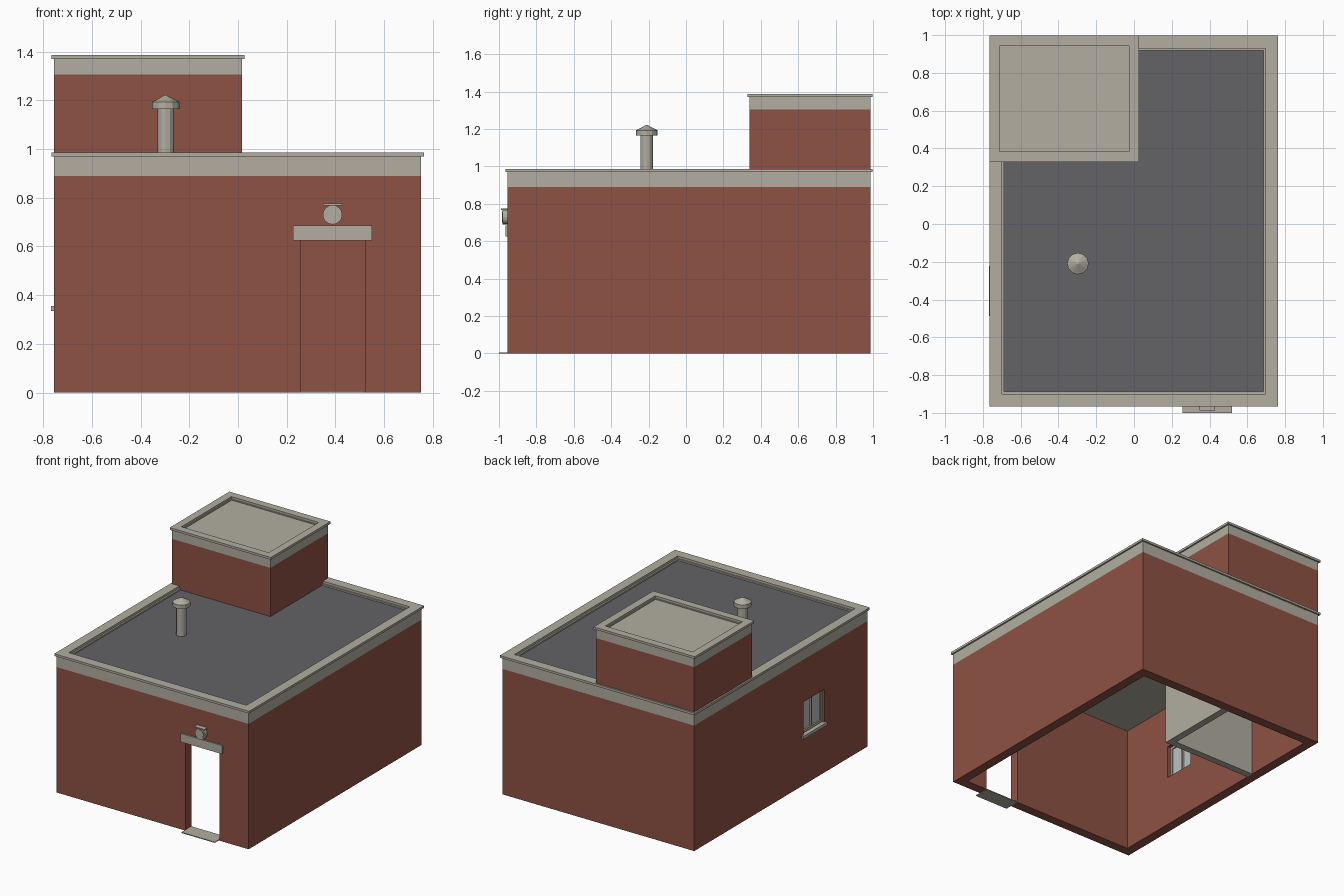
import bpy, bmesh, math
from mathutils import Matrix

if "Cube" in bpy.data.objects:
    bpy.data.objects.remove(bpy.data.objects["Cube"])


def material(name, srgb):
    m = bpy.data.materials.new(name)
    m.diffuse_color = [((c / 255 + 0.055) / 1.055) ** 2.4 for c in srgb] + [1]
    m.use_nodes = True
    m.node_tree.nodes["Principled BSDF"].inputs["Base Color"].default_value = m.diffuse_color
    return m


BRICK = material("brick red", (142, 82, 68))
STONE = material("pale stone", (178, 174, 161))
FELT = material("dark roof felt", (99, 99, 102))
GLASS = material("pale glass", (190, 192, 188))


def make(name, bm, *mats):
    bmesh.ops.recalc_face_normals(bm, faces=bm.faces)
    me = bpy.data.meshes.new(name)
    bm.to_mesh(me)
    bm.free()
    for m in mats:
        me.materials.append(m)
    ob = bpy.data.objects.new(name, me)
    bpy.context.collection.objects.link(ob)
    return ob


def box(name, x, y, z, *mats):
    bm = bmesh.new()
    bmesh.ops.create_cube(bm, size=1)
    for v in bm.verts:
        v.co = [r[0] if c < 0 else r[1] for r, c in zip((x, y, z), v.co)]
    return make(name, bm, *mats)


def ring(name, x, y, z, wall, mat):
    """Rectangular frame with the given wall thickness."""
    bm = bmesh.new()
    loops = []
    for t, h in ((0, z[0]), (0, z[1]), (wall, z[1]), (wall, z[0])):
        loops.append([bm.verts.new((a, b, h)) for a, b in (
            (x[0] + t, y[0] + t), (x[1] - t, y[0] + t),
            (x[1] - t, y[1] - t), (x[0] + t, y[1] - t))])
    for i in range(4):
        a, b = loops[i], loops[(i + 1) % 4]
        for j in range(4):
            k = (j + 1) % 4
            bm.faces.new((a[j], a[k], b[k], b[j]))
    return make(name, bm, mat)


def cut(target, cutter):
    mod = target.modifiers.new("opening", "BOOLEAN")
    mod.operation, mod.solver, mod.object = "DIFFERENCE", "EXACT", cutter
    bpy.context.view_layer.objects.active = target
    bpy.ops.object.modifier_apply(modifier=mod.name)
    bpy.data.objects.remove(cutter)


def lathe(name, profile, sides, matrix, mat):
    """Turned solid from (radius, height) points, closed at both ends."""
    bm = bmesh.new()
    rows = [[bm.verts.new((r * math.cos(2 * math.pi * i / sides),
                           r * math.sin(2 * math.pi * i / sides), h))
             for i in range(sides)] for r, h in profile]
    for a, b in zip(rows, rows[1:]):
        for i in range(sides):
            k = (i + 1) % sides
            bm.faces.new((a[i], a[k], b[k], b[i]))
    bm.faces.new(rows[0])
    bm.faces.new(rows[-1])
    bm.transform(matrix)
    return make(name, bm, mat)


X, Y, T = (-0.755, 0.752), (-0.955, 0.986), 0.067
TX, TY = (-0.755, 0.016), (0.34, 0.986)
DOOR, WIN_Y, WIN_Z = (0.256, 0.522), (-0.475, -0.24), (0.355, 0.59)


def grow(r, d=0.011):
    return (r[0] - d, r[1] + d)


# Brick walls, open below, with a doorway and a window opening
walls = ring("walls", X, Y, (0, 0.89), T, BRICK)
cut(walls, box("door_cutter", DOOR, (-1.1, -0.8), (-0.1, 0.625)))
cut(walls, box("window_cutter", (-0.9, -0.6), WIN_Y, WIN_Z))

# Main parapet, coping and roof slab
ring("parapet", X, Y, (0.89, 0.97), T, STONE)
ring("coping", grow(X), grow(Y), (0.97, 0.986), T, STONE)
roof = box("roof", grow(X, -0.06), grow(Y, -0.06), (0.89, 0.96), STONE, FELT)
for p in roof.data.polygons:
    p.material_index = int(p.normal.z > 0.5)

# Upper block with its own parapet and roof
ring("tower_walls", TX, TY, (0.96, 1.305), 0.05, BRICK)
ring("tower_parapet", TX, TY, (1.305, 1.37), 0.05, STONE)
ring("tower_coping", grow(TX), grow(TY), (1.37, 1.386), 0.054, STONE)
box("tower_roof", grow(TX, -0.04), grow(TY, -0.04), (1.305, 1.365), STONE)

# Inner room partitions under the upper block
box("partition_side", (-0.036, 0.014), (0.34, 0.92), (0, 0.89), STONE)
box("partition_front", (-0.69, -0.036), (0.34, 0.39), (0, 0.89), STONE)

# Door lintel and step
box("door_lintel", (0.225, 0.55), (-0.965, -0.95), (0.625, 0.685), STONE)
box("door_step", (0.256, 0.518), (-1.0, -0.89), (0, 0.006), STONE)

# Round wall lamp with flat hood
lathe("lamp", [(0.04, 0), (0.04, 0.025), (0.03, 0.025), (0.03, 0.03)], 16,
      Matrix.Translation((0.388, -0.955, 0.73)) @ Matrix.Rotation(math.pi / 2, 4, "X"), STONE)
box("lamp_hood", (0.348, 0.428), (-0.988, -0.955), (0.768, 0.776), STONE)

# Window frame, mullion, panes and sill
box("window_sill", (-0.768, -0.74), (-0.487, -0.222), (0.335, 0.356), STONE)
fx = (-0.735, -0.712)
for i, y in enumerate((WIN_Y[0], sum(WIN_Y) / 2 - 0.008, WIN_Y[1] - 0.016)):
    box(f"window_post_{i}", fx, (y, y + 0.016), WIN_Z, STONE)
for i, z in enumerate((WIN_Z[0], WIN_Z[1] - 0.016)):
    box(f"window_rail_{i}", fx, WIN_Y, (z, z + 0.016), STONE)
box("window_panes", (-0.725, -0.721), WIN_Y, WIN_Z, GLASS)

# Roof vent with conical cap
lathe("vent", [(0.034, 0.95), (0.034, 1.165), (0.057, 1.165), (0.057, 1.193), (0.002, 1.222)],
      12, Matrix.Translation((-0.297, -0.21, 0)), STONE)
